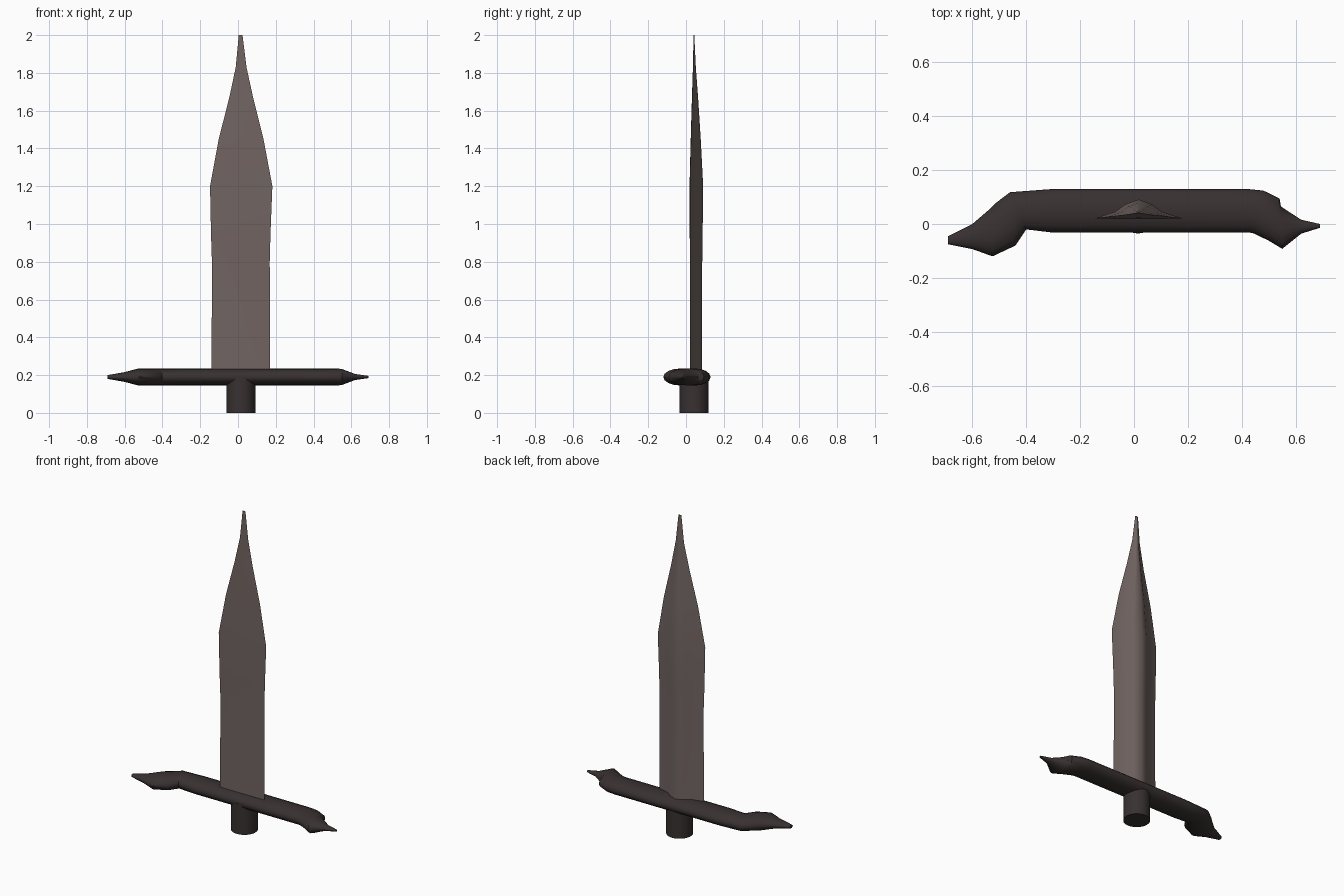
import bpy, bmesh, math
from mathutils import Vector

if "Cube" in bpy.data.objects:
    bpy.data.objects.remove(bpy.data.objects["Cube"])


def material(name, rgb):
    m = bpy.data.materials.new(name)
    m.diffuse_color = (*rgb, 1)
    m.use_nodes = True
    m.node_tree.nodes["Principled BSDF"].inputs["Base Color"].default_value = m.diffuse_color
    return m


STEEL = material("dull steel", (0.165, 0.128, 0.12))
IRON = material("dark iron", (0.040, 0.030, 0.030))


def loft(name, rings, mat, angle):
    """Skin a row of equal-sized point rings, cap both ends, shade smooth."""
    bm = bmesh.new()
    rows = [[bm.verts.new(p) for p in ring] for ring in rings]
    n = len(rows[0])
    for a, b in zip(rows, rows[1:]):
        for i in range(n):
            j = (i + 1) % n
            bm.faces.new((a[i], a[j], b[j], b[i]))
    bm.faces.new(rows[0][::-1])
    bm.faces.new(rows[-1])
    bmesh.ops.recalc_face_normals(bm, faces=bm.faces)
    me = bpy.data.meshes.new(name)
    bm.to_mesh(me)
    bm.free()
    me.materials.append(mat)
    ob = bpy.data.objects.new(name, me)
    bpy.context.collection.objects.link(ob)
    bpy.ops.object.select_all(action='DESELECT')
    ob.select_set(True)
    bpy.context.view_layer.objects.active = ob
    bpy.ops.object.shade_smooth_by_angle(angle=math.radians(angle))
    return ob


# Blade: flat front, raised spine on the back (z, left, right, front y, back y)
stations = [
    (0.19, -0.140, 0.170, 0.022, 0.086), (0.80, -0.138, 0.168, 0.022, 0.086),
    (0.95, -0.143, 0.172, 0.021, 0.088), (1.20, -0.148, 0.182, 0.020, 0.091),
    (1.45, -0.102, 0.135, 0.026, 0.078), (1.67, -0.046, 0.080, 0.032, 0.064),
    (1.83, -0.012, 0.045, 0.037, 0.052), (2.00, 0.004, 0.024, 0.040, 0.044)]
section = [(0, 0), (0.5, -0.02), (1, 0), (0.76, 0.36), (0.65, 0.75),
           (0.5, 1), (0.35, 0.75), (0.24, 0.36)]
loft("blade", [[(l + (r - l) * u, f + (b - f) * v, z) for u, v in section]
               for z, l, r, f, b in stations], STEEL, 50)

# Guard: oval bar with hooked, pointed ends
# (back x, back y, front x, front y, half height)
outline = [
    (-0.69, -0.045, -0.69, -0.075, 0.010), (-0.60, 0.000, -0.60, -0.093, 0.026),
    (-0.53, 0.060, -0.525, -0.120, 0.045), (-0.51, 0.080, -0.440, -0.080, 0.045),
    (-0.46, 0.118, -0.400, -0.020, 0.045), (-0.30, 0.130, -0.300, -0.032, 0.045),
    (0.42, 0.130, 0.430, -0.032, 0.045), (0.48, 0.124, 0.445, -0.035, 0.045),
    (0.54, 0.095, 0.500, -0.062, 0.045), (0.545, 0.065, 0.550, -0.092, 0.043),
    (0.62, 0.016, 0.62, -0.036, 0.016), (0.69, 0.000, 0.69, -0.014, 0.006)]
SIDES = 16
rings = []
for bx, by, fx, fy, h in outline:
    back, front = Vector((bx, by, 0.19)), Vector((fx, fy, 0.19))
    mid, half = (back + front) / 2, (back - front) / 2
    rings.append([mid + half * math.cos(t) + Vector((0, 0, h * math.sin(t)))
                  for t in (2 * math.pi * i / SIDES for i in range(SIDES))])
loft("guard", rings, IRON, 40)

# Grip: short round stub
loft("grip", [[(0.015 + 0.077 * math.cos(a), 0.042 + 0.077 * math.sin(a), z)
               for a in (2 * math.pi * i / 32 for i in range(32))]
              for z in (0.0, 0.19)], IRON, 40)
